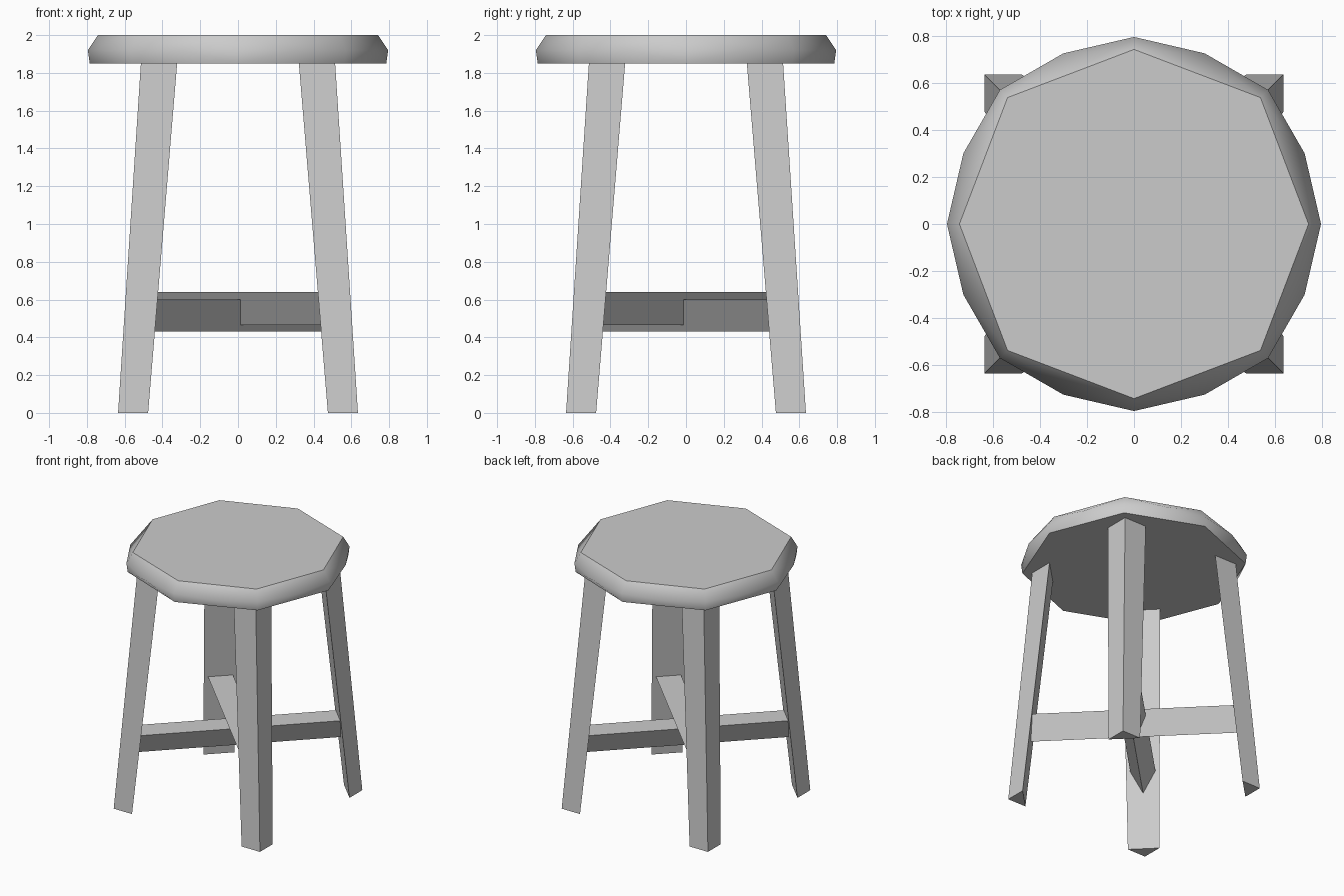
import bpy, bmesh
from math import sin, cos, pi, sqrt
from mathutils import Vector

if "Cube" in bpy.data.objects:
    bpy.data.objects.remove(bpy.data.objects["Cube"])


def finish(name, bm):
    bmesh.ops.recalc_face_normals(bm, faces=bm.faces)
    mesh = bpy.data.meshes.new(name)
    bm.to_mesh(mesh)
    bm.free()
    obj = bpy.data.objects.new(name, mesh)
    bpy.context.collection.objects.link(obj)
    return obj


def prism(name, start, end):
    """Closed solid between two matching cross-sections."""
    bm = bmesh.new()
    a = [bm.verts.new(p) for p in start]
    b = [bm.verts.new(p) for p in end]
    n = len(a)
    bm.faces.new(a)
    bm.faces.new(b)
    for i in range(n):
        j = (i + 1) % n
        bm.faces.new((a[i], a[j], b[j], b[i]))
    return finish(name, bm)


def ring(bm, count, radii, z):
    return [bm.verts.new((radii[i % len(radii)] * cos(2 * pi * i / count),
                          radii[i % len(radii)] * sin(2 * pi * i / count), z))
            for i in range(count)]


# Seat: octagonal top and underside, 16-sided bulging rim
bm = bmesh.new()
top = ring(bm, 8, (0.742, 0.76), 2.0)
rim = ring(bm, 16, (0.795, 0.785, 0.806, 0.785), 1.92)
under = ring(bm, 8, (0.785, 0.797), 1.85)
caps = [bm.faces.new(top), bm.faces.new(under)]
for k in range(8):
    n = (k + 1) % 8
    m0, m1, m2 = rim[2 * k], rim[2 * k + 1], rim[(2 * k + 2) % 16]
    for octagon in (top, under):
        for tri in ((octagon[k], m0, m1), (octagon[k], m1, octagon[n]),
                    (octagon[n], m1, m2)):
            bm.faces.new(tri).smooth = True
for cap in caps:
    for edge in cap.edges:
        edge.smooth = False
finish("seat", bm)


# Legs: splayed, triangular section with the right angle outwards
def leg(name, sx, sy):
    def section(inner, outer, z):
        return [(sx * outer, sy * outer, z), (sx * inner, sy * outer, z),
                (sx * outer, sy * inner, z)]
    prism(name, section(0.476, 0.635, 0), section(0.322, 0.514, 1.853))


for fb, sy in (("front", -1), ("back", 1)):
    for lr, sx in (("left", -1), ("right", 1)):
        leg(f"{fb}_{lr}_leg", sx, sy)


# Stretchers: diagonal bars, flat on top and pointed below
def stretcher(name, sy, z_low, z_high, half_width=0.09):
    along = Vector((1, sy, 0)) / sqrt(2)
    across = Vector((-sy, 1, 0)) / sqrt(2)

    def section(side):
        return [along * side * (0.79 - 0.105 * z) + across * u + Vector((0, 0, z))
                for u, z in ((-half_width, z_high), (half_width, z_high), (0, z_low))]
    prism(name, section(-1), section(1))


stretcher("lower_stretcher", 1, 0.43, 0.60)
stretcher("upper_stretcher", -1, 0.465, 0.64)
